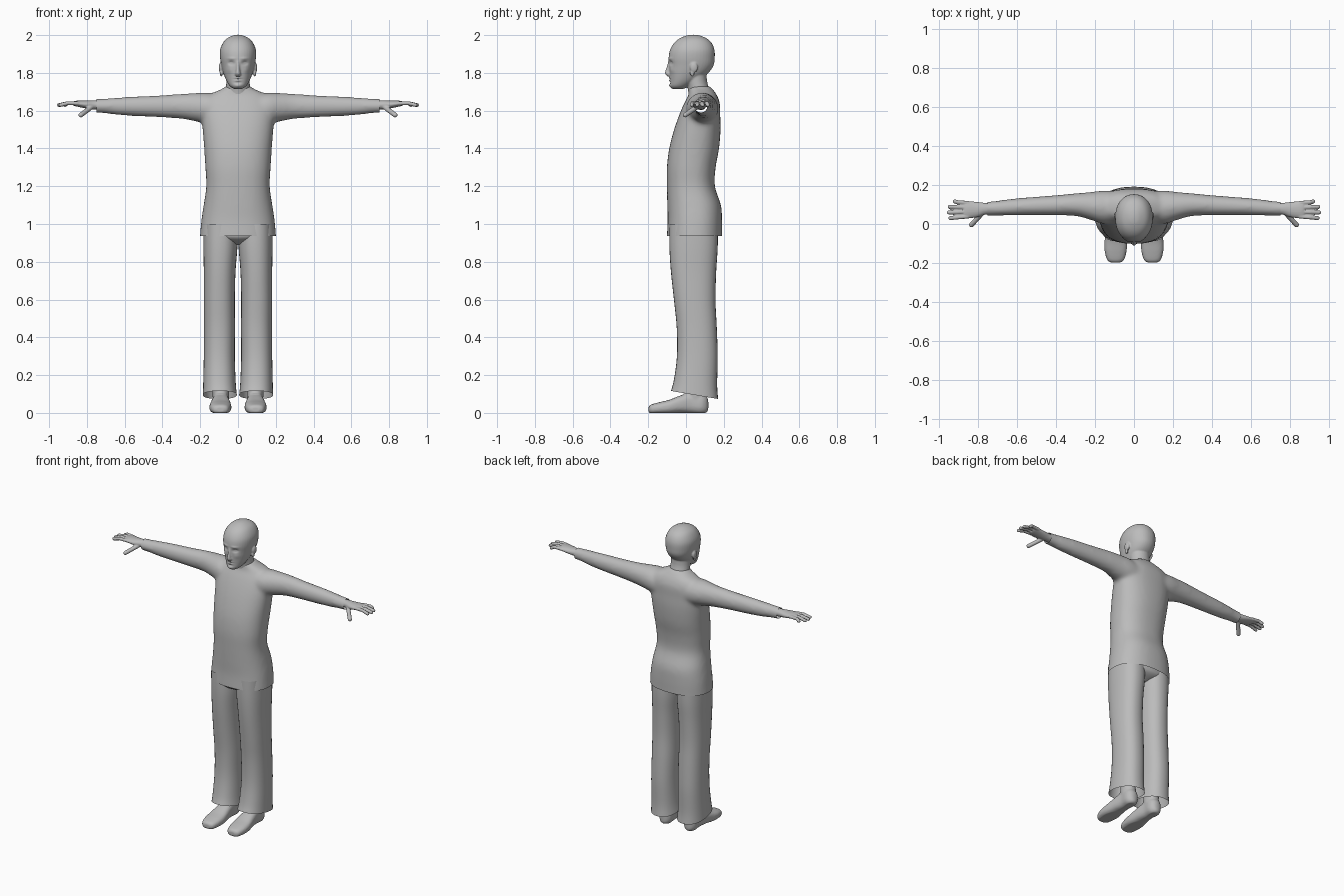
import bpy, bmesh, math
from mathutils import Vector

grey = bpy.data.materials.new("plain grey")
grey.diffuse_color = (0.5, 0.5, 0.5, 1)


def loft(bm, rings, axis='z', n=28, p=2.0, sub=4, cap=True):
    """Smooth tube through rings (position, centre a, centre b, radius a, radius b)."""
    R = [rings[0]] + list(rings) + [rings[-1]]
    fine = []
    for i in range(1, len(R) - 2):
        for s in range(sub):
            t = s / sub
            fine.append([0.5 * (2 * b + (c - a) * t + (2 * a - 5 * b + 4 * c - d) * t * t
                                + (3 * b - a - 3 * c + d) * t ** 3)
                         for a, b, c, d in zip(*R[i - 1:i + 3])])
    fine.append(rings[-1])
    loops = []
    for pos, ca, cb, ra, rb in fine:
        loop = []
        for k in range(n):
            c, s = math.cos(2 * math.pi * k / n), math.sin(2 * math.pi * k / n)
            a = ca + ra * math.copysign(abs(c) ** (2 / p), c)
            b = cb + rb * math.copysign(abs(s) ** (2 / p), s)
            loop.append(bm.verts.new({'x': (pos, a, b), 'y': (a, pos, b), 'z': (a, b, pos)}[axis]))
        loops.append(loop)
    for l0, l1 in zip(loops, loops[1:]):
        for k in range(n):
            bm.faces.new((l0[k], l0[k - 1], l1[k - 1], l1[k]))
    if cap:
        bm.faces.new(loops[0])
        bm.faces.new(loops[-1])


def ball(bm, c, r):
    v = bmesh.ops.create_icosphere(bm, subdivisions=3, radius=1)['verts']
    for q in v:
        q.co = Vector(c) + Vector((q.co.x * r[0], q.co.y * r[1], q.co.z * r[2]))


def finger(bm, pts, r):
    """Chain of overlapping balls along a path."""
    for a, b in zip(pts, pts[1:]):
        for i in range(9):
            ball(bm, Vector(a).lerp(Vector(b), i / 8), (r, r, r))


def finish(bm, name):
    bmesh.ops.recalc_face_normals(bm, faces=bm.faces)
    me = bpy.data.meshes.new(name)
    bm.to_mesh(me)
    bm.free()
    me.materials.append(grey)
    ob = bpy.data.objects.new(name, me)
    bpy.context.collection.objects.link(ob)
    for f in me.polygons:
        f.use_smooth = True
    return ob


def fuse(bm, voxel, smooth):
    """Blend overlapping volumes into one skin and return it as a new bmesh."""
    ob = finish(bm, "blend")
    m = ob.modifiers.new("skin", 'REMESH')
    m.mode, m.voxel_size = 'VOXEL', voxel
    m = ob.modifiers.new("soften", 'SMOOTH')
    m.factor, m.iterations = 0.5, smooth
    me = bpy.data.meshes.new_from_object(ob.evaluated_get(bpy.context.evaluated_depsgraph_get()))
    out = bmesh.new()
    out.from_mesh(me)
    bpy.data.objects.remove(ob)
    bpy.data.meshes.remove(me)
    return out


def trim(bm, point, normal):
    """Cut away everything on the normal side, leaving an open edge."""
    bmesh.ops.bisect_plane(bm, geom=bm.verts[:] + bm.edges[:] + bm.faces[:],
                           plane_co=point, plane_no=normal, clear_outer=True)


# Shirt: torso with two sleeves
bm = bmesh.new()
loft(bm, [(0.90, 0, 0.045, 0.203, 0.147), (0.94, 0, 0.045, 0.201, 0.146), (1.02, 0, 0.047, 0.194, 0.144),
          (1.10, 0, 0.043, 0.182, 0.142), (1.20, 0, 0.026, 0.168, 0.127), (1.30, 0, 0.028, 0.173, 0.129),
          (1.40, 0, 0.043, 0.179, 0.132), (1.50, 0, 0.060, 0.187, 0.123), (1.58, 0, 0.073, 0.192, 0.108),
          (1.64, 0, 0.085, 0.185, 0.094), (1.685, 0, 0.088, 0.150, 0.074), (1.715, 0, 0.078, 0.085, 0.062),
          (1.73, 0, 0.073, 0.066, 0.056)], n=40, p=2.35)
for s in (-1, 1):
    loft(bm, [(s * x, y, z, ry, rz) for x, y, z, ry, rz in (
        (0.08, 0.085, 1.60, 0.085, 0.085), (0.16, 0.086, 1.612, 0.085, 0.083),
        (0.22, 0.092, 1.618, 0.072, 0.076), (0.30, 0.099, 1.623, 0.058, 0.066),
        (0.42, 0.095, 1.623, 0.051, 0.058), (0.60, 0.088, 1.623, 0.044, 0.049),
        (0.72, 0.080, 1.625, 0.037, 0.038), (0.78, 0.079, 1.625, 0.036, 0.037))], axis='x')
bm = fuse(bm, 0.011, 10)
trim(bm, (0, 0, 0.937), (0, 0, -1))
for s in (-1, 1):
    trim(bm, (s * 0.75, 0, 0), (s, 0, 0))
finish(bm, "shirt")

# Head: skull, jaw, neck, ears and nose
bm = bmesh.new()
loft(bm, [(1.715, 0, -0.042, 0.022, 0.030), (1.73, 0, -0.034, 0.043, 0.050), (1.76, 0, -0.010, 0.062, 0.075),
          (1.80, 0, 0.015, 0.078, 0.103), (1.84, 0, 0.028, 0.088, 0.118), (1.88, 0, 0.030, 0.095, 0.122),
          (1.92, 0, 0.033, 0.095, 0.118), (1.955, 0, 0.036, 0.082, 0.102), (1.98, 0, 0.038, 0.062, 0.076),
          (1.997, 0, 0.038, 0.030, 0.038), (2.002, 0, 0.038, 0.006, 0.008)], n=40, p=2.15)
loft(bm, [(1.62, 0, 0.085, 0.078, 0.066), (1.70, 0, 0.070, 0.066, 0.058),
          (1.76, 0, 0.055, 0.062, 0.056), (1.83, 0, 0.050, 0.064, 0.060)])
loft(bm, [(1.782, 0, -0.085, 0.013, 0.014), (1.795, 0, -0.089, 0.016, 0.022), (1.807, 0, -0.089, 0.012, 0.022),
          (1.84, 0, -0.085, 0.009, 0.015), (1.872, 0, -0.080, 0.009, 0.012)], n=16)
for s in (-1, 1):
    ball(bm, (s * 0.092, 0.042, 1.828), (0.010, 0.021, 0.027))
    ball(bm, (s * 0.089, 0.033, 1.800), (0.008, 0.012, 0.020))
bm = fuse(bm, 0.0045, 4)
# Face relief: (x, z, width, height, push forward)
relief = [(0.036, 1.852, 0.015, 0.010, -0.011), (0.036, 1.851, 0.009, 0.004, 0.005),
          (0.034, 1.876, 0.020, 0.006, 0.004), (0.045, 1.815, 0.016, 0.016, 0.003),
          (0.0, 1.774, 0.017, 0.004, 0.006), (0.0, 1.767, 0.020, 0.0025, -0.004),
          (0.0, 1.760, 0.014, 0.004, 0.006), (0.0, 1.748, 0.018, 0.004, -0.004),
          (0.0, 1.732, 0.016, 0.009, 0.006)]
for v in bm.verts:
    if v.co.y < 0 and v.co.z > 1.715:
        x, z = abs(v.co.x), v.co.z
        v.co.y -= sum(d * math.exp(-((x - a) / w) ** 2 - ((z - b) / h) ** 2) for a, b, w, h, d in relief)
finish(bm, "head")

for s, side in ((-1, "right"), (1, "left")):
    # Hand: wrist, palm, four fingers and thumb
    bm = bmesh.new()
    loft(bm, [(s * x, y, z, ry, rz) for x, y, z, ry, rz in (
        (0.70, 0.079, 1.627, 0.028, 0.024), (0.76, 0.078, 1.630, 0.030, 0.024),
        (0.80, 0.074, 1.632, 0.039, 0.021), (0.85, 0.073, 1.637, 0.044, 0.016),
        (0.87, 0.073, 1.638, 0.040, 0.012))], axis='x', n=20)
    for y0, y1, tip in ((0.108, 0.115, 0.917), (0.085, 0.088, 0.944), (0.062, 0.059, 0.948), (0.038, 0.030, 0.940)):
        finger(bm, [(s * 0.85, y0, 1.638), (s * 0.90, (y0 + y1) / 2, 1.640), (s * tip, y1, 1.630)], 0.0105)
    finger(bm, [(s * 0.775, 0.058, 1.620), (s * 0.805, 0.025, 1.597), (s * 0.832, -0.004, 1.577)], 0.013)
    finish(fuse(bm, 0.004, 2), side + "_hand")

    # Trouser leg with a hem dropping towards the heel
    bm = bmesh.new()
    loft(bm, [(z, s * cx, cy, rx, ry) for z, cx, cy, rx, ry in (
        (0.095, 0.096, 0.045, 0.090, 0.125), (0.16, 0.098, 0.050, 0.086, 0.115),
        (0.30, 0.099, 0.060, 0.082, 0.108), (0.45, 0.098, 0.057, 0.082, 0.106),
        (0.60, 0.099, 0.046, 0.082, 0.110), (0.75, 0.097, 0.040, 0.084, 0.120),
        (0.88, 0.093, 0.040, 0.090, 0.128), (1.00, 0.092, 0.040, 0.090, 0.128))],
         n=32, p=2.3, cap=False)
    for v in bm.verts:
        v.co.z += 0.17 * (0.045 - v.co.y) * max(0, 1 - (v.co.z - 0.095) / 0.15)
    finish(bm, side + "_trouser_leg")

    # Shoe: foot along y, ankle rising into the trouser leg
    bm = bmesh.new()
    loft(bm, [(y, s * cx, cz, rx, rz) for y, cx, cz, rx, rz in (
        (-0.198, 0.094, 0.022, 0.022, 0.014), (-0.185, 0.094, 0.024, 0.043, 0.024),
        (-0.14, 0.094, 0.030, 0.056, 0.031), (-0.09, 0.093, 0.036, 0.058, 0.037),
        (-0.03, 0.092, 0.050, 0.050, 0.046), (0.03, 0.091, 0.058, 0.042, 0.056),
        (0.08, 0.091, 0.055, 0.044, 0.056), (0.108, 0.091, 0.050, 0.030, 0.044),
        (0.118, 0.091, 0.045, 0.010, 0.026))], axis='y', n=24, p=2.6)
    loft(bm, [(0.04, s * 0.091, 0.055, 0.040, 0.050), (0.11, s * 0.091, 0.052, 0.044, 0.052),
              (0.22, s * 0.093, 0.055, 0.042, 0.048)])
    bm = fuse(bm, 0.006, 4)
    for v in bm.verts:
        v.co.z = max(0, v.co.z - 0.004) if v.co.z < 0.1 else v.co.z
    finish(bm, side + "_shoe")

# Trouser seat hidden under the shirt hem
bm = bmesh.new()
loft(bm, [(0.89, 0, 0.040, 0.02, 0.06), (0.92, 0, 0.040, 0.13, 0.118), (0.96, 0, 0.040, 0.180, 0.130),
          (1.08, 0, 0.040, 0.165, 0.125)], p=2.4)
finish(bm, "trouser_seat")
